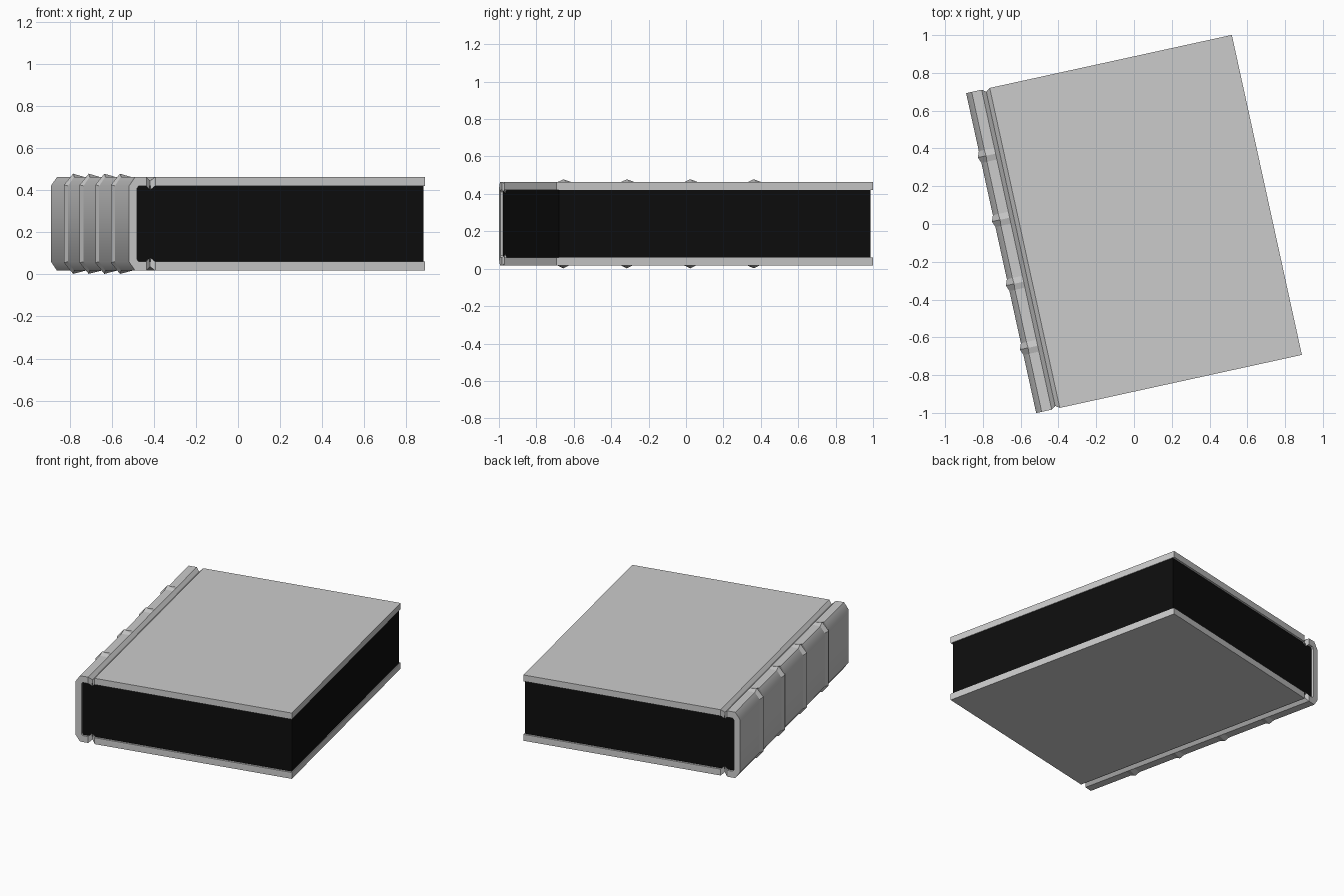
import bpy, bmesh, math

if "Cube" in bpy.data.objects:
    bpy.data.objects.remove(bpy.data.objects["Cube"])

ANGLE = math.radians(12.35)
HALF_L = 0.867          # half length along the spine
MID_Z = 0.24            # mid height of the book

def finish(bm, name, color=None):
    bmesh.ops.recalc_face_normals(bm, faces=bm.faces)
    me = bpy.data.meshes.new(name)
    bm.to_mesh(me)
    bm.free()
    ob = bpy.data.objects.new(name, me)
    bpy.context.collection.objects.link(ob)
    ob.location.z = MID_Z
    ob.rotation_euler.z = ANGLE
    if color:
        mat = bpy.data.materials.new(name + "_material")
        mat.diffuse_color = color
        mat.use_nodes = True
        mat.node_tree.nodes["Principled BSDF"].inputs["Base Color"].default_value = mat.diffuse_color
        me.materials.append(mat)
    return ob

def mirrored(half):
    """Complete a half profile (x, z) by mirroring it about mid height."""
    return half + [(x, -z) for x, z in reversed(half)]

# Cover cross-section: board, hinge groove, spine shoulder, spine
outer = mirrored([(0.72, -0.223), (-0.592, -0.223), (-0.614, -0.203),
                  (-0.636, -0.223), (-0.69, -0.223), (-0.72, -0.18)])
inner = mirrored([(0.72, -0.18), (-0.592, -0.18), (-0.614, -0.16),
                  (-0.636, -0.18), (-0.672, -0.18), (-0.68, -0.17)])
# Same outline with the raised band swelling out of the spine
band = list(outer)
for i, p in {4: (-0.688, -0.238), 5: (-0.732, -0.185)}.items():
    band[i] = p
    band[11 - i] = (p[0], -p[1])
n = len(outer)

# Stations along the spine: two ends and four ridge-shaped bands
stations = [(-HALF_L, outer)]
for k in range(4):
    c = (k - 1.5) * 0.347
    stations += [(c - 0.032, outer), (c, band), (c + 0.032, outer)]
stations.append((HALF_L, outer))

bm = bmesh.new()

def ring(y, pts):
    # groove ends are pulled in slightly
    ends = abs(y) == HALF_L
    return [bm.verts.new((x, y - math.copysign(0.016, y)
                          if ends and i in (2, n - 3) else y, z))
            for i, (x, z) in enumerate(pts)]

rings = [ring(y, pts) for y, pts in stations]
inside = [ring(-HALF_L, inner), ring(HALF_L, inner)]

# Outer skin, smooth on the plain spine panels only
for s, (a, b) in enumerate(zip(rings, rings[1:])):
    for i in range(n - 1):
        f = bm.faces.new((a[i], a[i + 1], b[i + 1], b[i]))
        f.smooth = s % 3 == 0 and 4 <= i <= 6
# Inner skin and end caps
for i in range(n - 1):
    bm.faces.new((inside[0][i], inside[1][i], inside[1][i + 1], inside[0][i + 1]))
    for r, q in ((rings[0], inside[0]), (rings[-1], inside[1])):
        bm.faces.new((r[i], q[i], q[i + 1], r[i + 1]))
# Fore edges of the two boards
for i in (0, n - 1):
    bm.faces.new([r[i] for r in rings] + [inside[1][i], inside[0][i]])
finish(bm, "cover_with_spine")

# Page block
bm = bmesh.new()
bmesh.ops.create_cube(bm, size=1)
for v in bm.verts:
    v.co.x = 0.715 if v.co.x > 0 else -0.678
    v.co.y *= 2 * (HALF_L - 0.014)
    v.co.z *= 0.362
finish(bm, "page_block", (0.004, 0.004, 0.004, 1))
